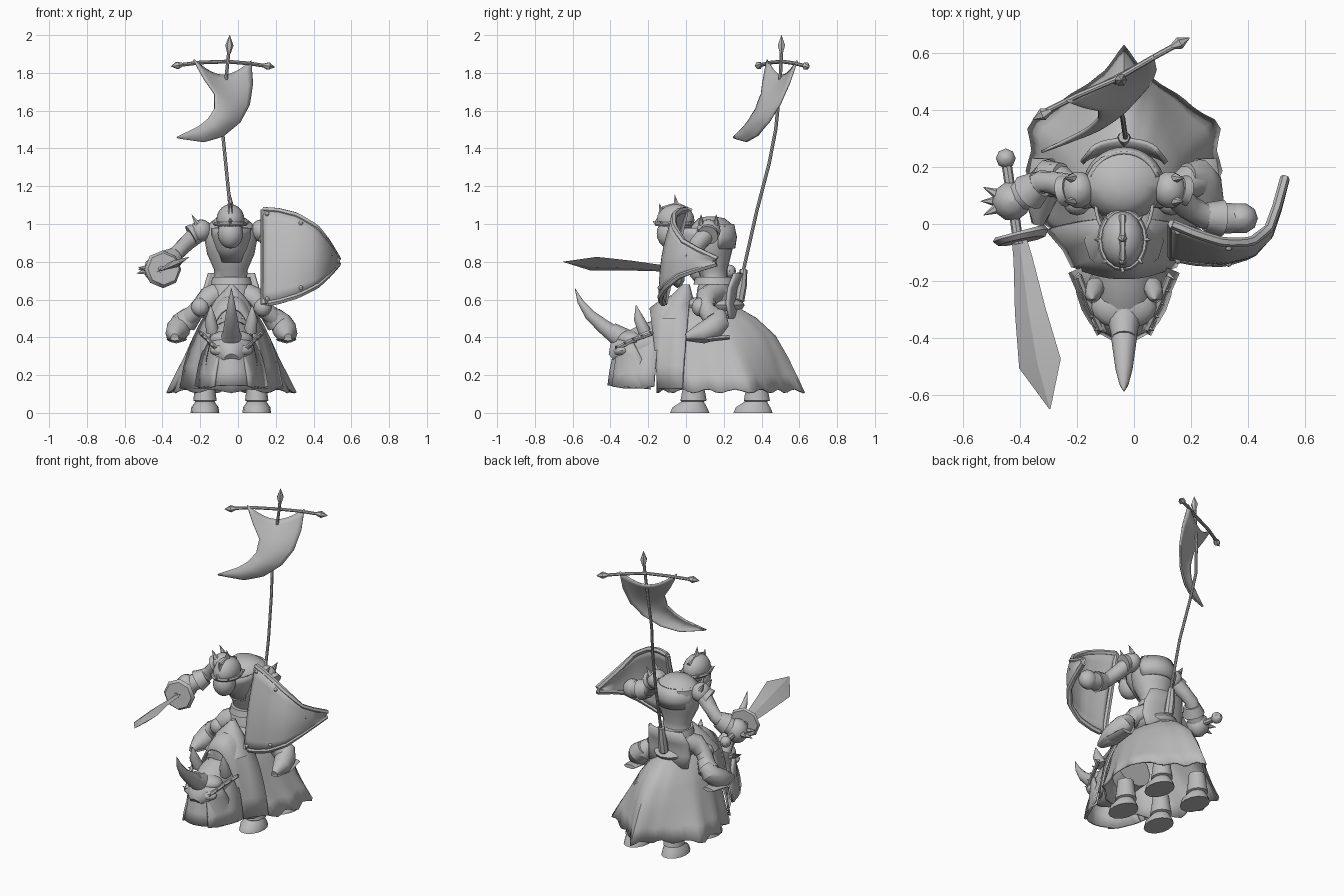
import bpy, bmesh, math
from mathutils import Vector

if "Cube" in bpy.data.objects:
    bpy.data.objects.remove(bpy.data.objects["Cube"])

CX = -0.035
TAU = math.tau
grey = bpy.data.materials.new("plain_grey")
grey.diffuse_color = (0.5, 0.5, 0.5, 1)
grey.use_nodes = True
grey.node_tree.nodes["Principled BSDF"].inputs["Base Color"].default_value = grey.diffuse_color


def make(name, verts, faces, thick=0, angle=40):
    me = bpy.data.meshes.new(name)
    me.from_pydata([tuple(v) for v in verts], [], faces)
    bm = bmesh.new()
    bm.from_mesh(me)
    bmesh.ops.recalc_face_normals(bm, faces=bm.faces)
    bm.to_mesh(me)
    bm.free()
    me.materials.append(grey)
    ob = bpy.data.objects.new(name, me)
    bpy.context.collection.objects.link(ob)
    if thick:
        m = ob.modifiers.new("thickness", 'SOLIDIFY')
        m.thickness, m.offset = thick, 0
    bpy.ops.object.select_all(action='DESELECT')
    ob.select_set(True)
    bpy.context.view_layer.objects.active = ob
    bpy.ops.object.shade_smooth_by_angle(angle=math.radians(angle))
    return ob


def loft(name, rings, closed=True, caps=(True, True), thick=0, angle=40):
    n = len(rings[0])
    verts = [v for r in rings for v in r]
    faces = [(i*n+j, i*n+(j+1) % n, (i+1)*n+(j+1) % n, (i+1)*n+j)
             for i in range(len(rings)-1) for j in range(n if closed else n-1)]
    if closed and caps[0]:
        faces.append(tuple(range(n)))
    if closed and caps[1]:
        faces.append(tuple(range((len(rings)-1)*n, len(rings)*n)))
    return make(name, verts, faces, thick, angle)


def tube(name, path, radii, n=10, flat=1.0, angle=40, roll=0):
    """Tapered tube; flat scales one axis of the cross-section, roll turns it."""
    p = [Vector(q) for q in path]
    rings = []
    for i, c in enumerate(p):
        d = (p[min(i+1, len(p)-1)] - p[max(i-1, 0)]).normalized()
        ref = Vector((0, 0, 1)) if abs(d.z) < 0.9 else Vector((0, 1, 0))
        a = d.cross(ref).normalized()
        b = a.cross(d)
        a, b = a*math.cos(roll)+b*math.sin(roll), b*math.cos(roll)-a*math.sin(roll)
        r = max(radii[i], 0.001)
        rings.append([c + a*r*math.cos(TAU*k/n) + b*r*flat*math.sin(TAU*k/n) for k in range(n)])
    return loft(name, rings, angle=angle)


def spike(name, base, tip, r, n=6):
    return tube(name, [base, tip], [r, 0.001], n)


def ball(name, c, s, seg=16, rows=10):
    rings = []
    for i in range(rows+1):
        t = math.pi*i/rows
        r = max(math.sin(t), 0.005)
        rings.append([(c[0]+s[0]*r*math.cos(TAU*k/seg), c[1]+s[1]*r*math.sin(TAU*k/seg),
                       c[2]-s[2]*math.cos(t)) for k in range(seg)])
    return loft(name, rings)


def interp(pts, u):
    for a, b in zip(pts, pts[1:]):
        if u <= b[0]:
            t = (u-a[0])/(b[0]-a[0])
            return [x+(y-x)*t for x, y in zip(a[1:], b[1:])]
    return list(pts[-1][1:])


# Mount: pleated body cloth, lofted from hem to spine
OUT = [(0, 0, 1), (.13, .2, .88), (.27, .5, .79), (.42, .97, .65), (.55, 1, .45),
       (.75, .84, .2), (.9, .42, .05), (1, 0, 0)]
LEVELS = [(.115, .335, -.15, .625), (.2, .295, -.15, .585), (.3, .245, -.16, .535),
          (.41, .195, -.17, .47), (.5, .145, -.18, .37), (.545, .09, -.18, .29), (.58, .035, -.15, .2)]
N = 64
rings = []
for z, hw, yf, yb in LEVELS:
    low = max(0, (.55-z)/.43)
    ring = []
    for k in range(N):
        a = k/N*2
        side, t = (1, a) if a <= 1 else (-1, 2-a)
        fx, fy = interp(OUT, t)
        ell = (math.sin(math.pi*t), .5+.5*math.cos(math.pi*t))
        fx, fy = [p*low+q*(1-low) for p, q in zip((fx, fy), ell)]
        pleat = 1 + .03*low*math.cos(TAU*7*t)
        ring.append((CX+side*hw*fx*pleat, yf+(yb-yf)*fy, z-.01*low*math.cos(TAU*7*t)))
    rings.append(ring)
loft("body_cloth", rings, caps=(False, True), thick=.01, angle=35)


# Mount: head and neck barding, arched sections along y
def arch(y, hw, top, hem, n=18, sweep=.04):
    out = []
    for k in range(n+1):
        a = math.pi*k/n
        c, s = math.cos(a), math.sin(a)
        w = hw*(1.0-.38*s)
        out.append((CX+w*math.copysign(abs(c)**.7, c), y-sweep*(1-s), hem+(top-hem)*s**.8))
    return out


loft("neck_barding", [arch(.02, .27, .6, .13), arch(-.05, .21, .62, .13), arch(-.11, .18, .61, .13),
                      arch(-.19, .17, .55, .16, sweep=-.04)], closed=False, thick=.012)
loft("head_barding", [arch(-.13, .19, .50, .14), arch(-.21, .155, .47, .13), arch(-.29, .12, .43, .13),
                      arch(-.35, .09, .4, .14)], closed=False, thick=.012)
# Mount: front panel hanging under the face, swept back at the sides
loft("front_panel", [[(CX+w*math.sin(a), y+back*(1-math.cos(a)), z+.02*math.cos(a)) for a in
                      [-1.5+3*k/12 for k in range(13)]]
                     for z, w, y, back in [(.125, .17, -.41, .24), (.2, .145, -.4, .22),
                                           (.3, .125, -.38, .15), (.37, .11, -.37, .1)]],
     closed=False, thick=.012)
tube("mount_head", [(CX, -.05, .38), (CX, -.2, .36), (CX, -.3, .33), (CX, -.36, .30), (CX, -.385, .28)],
     [.13, .12, .1, .08, .04], 14)
ball("brow_plate", (CX, -.29, .39), (.115, .08, .05))
ball("mouth_plate", (CX, -.34, .33), (.115, .055, .04))
tube("horn_collar", [(CX, -.33, .39), (CX, -.40, .44)], [.06, .042], 12)
tube("nose_horn", [(CX, -.36, .40), (CX, -.44, .46), (CX, -.51, .52), (CX, -.56, .59), (CX, -.588, .66)],
     [.05, .04, .03, .017, .001], 10)
loft("neck_crest", [[(CX+w*math.sin(TAU*k/12), y+d*math.cos(TAU*k/12), z) for k in range(12)]
                    for z, w, d, y in [(.5, .14, .12, -.06), (.6, .085, .07, -.03), (.68, .01, .02, 0)]])
for s in (-1, 1):
    tube("mount_ear", [(CX+s*.1, -.22, .43), (CX+s*.11, -.25, .5), (CX+s*.11, -.265, .57)], [.035, .028, .002])
    tube("cheek_rim", [(CX+s*.16, -.18, .42), (CX+s*.125, -.27, .39), (CX+s*.08, -.37, .34)], [.012]*3, 6)
    for i in range(5):
        t = i/4
        p = Vector((CX+s*(.155-.075*t), -.18-.18*t, .42-.08*t))
        spike("barding_spike", p, p+Vector((s*.025, -.015, .015)), .012, 5)
    # Mount: four short bell-shaped feet
    for y in (.02, .355):
        x = CX-.003+s*.137
        loft("hoof", [[(x+r*math.cos(TAU*k/14), y+oy+r*q*math.sin(TAU*k/14), z) for k in range(14)]
                      for z, r, q, oy in [(0, .076, 1.4, 0), (.03, .072, 1.3, 0), (.06, .05, 1.2, .015),
                                          (.065, .062, 1.15, .02), (.12, .055, 1.1, .02), (.19, .05, 1, .02)]])

# Saddle
ball("saddle_seat", (CX, .14, .57), (.12, .17, .05))
loft("saddle_cantle", [[(CX+w*math.sin(a), y+.05*math.cos(a)-.05, z) for a in
                        [-1.4+2.8*k/12 for k in range(13)]]
                       for z, w, y in [(.5, .14, .27), (.58, .15, .255), (.66, .145, .265), (.74, .12, .295)]],
     closed=False, thick=.016)

# Rider: body
loft("rider_torso", [[(CX-.003+w*math.cos(TAU*k/20), y+d*math.sin(TAU*k/20), z) for k in range(20)]
                     for z, w, d, y in [(.58, .11, .1, .15), (.66, .11, .09, .15), (.71, .085, .07, .15),
                                        (.76, .09, .08, .14), (.84, .125, .11, .13), (.92, .14, .125, .135),
                                        (.99, .13, .115, .14), (1.03, .08, .07, .135), (1.04, .02, .02, .13)]])
tube("waist_belt", [(CX, .15, .68), (CX, .15, .72)], [.11, .1], 16)
loft("neck_guard", [[(CX+w*math.cos(a), .08+d*math.sin(a), z) for a in
                     [math.pi+math.pi*k/14 for k in range(15)]]
                    for z, w, d in [(.8, .05, .06), (.87, .08, .1), (.94, .1, .14), (.98, .1, .15)]],
     closed=False, thick=.012)
loft("back_plate", [[(CX+w*math.cos(a), .13+d*math.sin(a), z) for a in
                     [.3+(math.pi-.6)*k/14 for k in range(15)]]
                    for z, w, d in [(.87, .12, .125), (.93, .14, .135), (1.0, .12, .12)]], closed=False, thick=.01)

# Rider: helmet leaning forward, with brim, visor and spikes
HC = (CX-.005, -.055, 1.02)
ball("helmet", HC, (.075, .1, .085))
ball("face_guard", (HC[0], -.085, .95), (.068, .07, .08))
tube("helmet_brim", [(HC[0]+.078*math.cos(TAU*k/20), HC[1]+.1*math.sin(TAU*k/20), 1.0) for k in range(21)],
     [.011]*21, 6)
tube("helmet_ridge", [(HC[0], -.155, 1.01), (HC[0], -.12, 1.085), (HC[0], -.05, 1.105), (HC[0], .03, 1.07)],
     [.012]*4, 6)
for k in range(8):
    a = TAU*k/8
    c, s = math.cos(a), math.sin(a)
    spike("brim_spike", (HC[0]+.08*c, HC[1]+.1*s, 1.0), (HC[0]+.1*c, HC[1]+.12*s, 1.015), .012, 5)
for y, z in [(-.05, 1.155), (-.13, 1.11)]:
    spike("crown_spike", (HC[0], y, z-.06), (HC[0], y-.01, z), .018)

for s in (-1, 1):
    # Rider: legs, kneecaps and boots
    tube("rider_leg", [(CX+s*.05, .16, .64), (CX+s*.12, .11, .61), (CX+s*.165, .1, .56), (CX+s*.235, .14, .49)],
         [.06, .06, .05, .045], 12)
    ball("kneecap", (CX+s*.165, .075, .56), (.048, .045, .05), 12, 8)
    tube("boot_cuff", [(CX+s*.19, .13, .535), (CX+s*.24, .155, .485)], [.045, .065], 12)
    tube("boot", [(CX+s*.22, .17, .52), (CX+s*.26, .17, .48), (CX+s*.28, .14, .445), (CX+s*.295, .08, .42),
                  (CX+s*.3, 0, .40)], [.045, .06, .065, .055, .02], 12)
    tube("boot_sole", [(CX+s*.285, .23, .40), (CX+s*.29, .1, .39), (CX+s*.30, .0, .39)], [.04, .055, .025],
         10, flat=.3)
    # Rider: shoulder plates
    ball("shoulder_plate", (CX+s*.16, .12, .965), (.058, .065, .06), 14, 8)
    tube("shoulder_rim", [(CX+s*.19, .12, .955), (CX+s*.215, .115, .94)], [.05, .056], 12)
    for y in (.08, .16):
        spike("shoulder_spike", (CX+s*.18, y, 1.0), (CX+s*.21, y, 1.05), .018)

# Rider: sword arm and spiked gauntlet
HAND = Vector((-.43, .08, .76))
tube("sword_arm", [(-.2, .12, .96), (-.27, .14, .90), (-.32, .15, .85), (-.36, .12, .81), HAND],
     [.05, .043, .04, .05, .055], 12)
tube("gauntlet_cuff", [(-.33, .14, .83), (-.37, .11, .80)], [.05, .068], 12)
ball("gauntlet", HAND, (.068, .07, .075), 10, 6)
for d in [(-1, -.5, .1), (-1, 0, -.2), (-1, .5, 0)]:
    v = Vector(d).normalized()
    spike("gauntlet_spike", HAND+v*.06, HAND+v*.11, .018)

# Sword: grip, pommel, round guard and broad blade
tube("sword_grip", [(-.45, .23, .75), (-.405, -.07, .76)], [.018, .018], 8)
ball("sword_pommel", (-.45, .23, .75), (.035, .035, .035), 8, 6)
tube("sword_guard", [(-.402, -.025, .76), (-.398, -.04, .76), (-.394, -.06, .762)], [.088, .1, .085], 8)
tube("sword_blade", [(-.402, -.06, .76), (-.39, -.12, .765), (-.365, -.3, .78), (-.33, -.49, .79), (-.295, -.65, .80)],
     [.03, .037, .06, .083, .002], 4, flat=.25, angle=20, roll=-.45)

# Rider: shield arm
tube("shield_arm", [(.13, .12, .96), (.19, .06, .89), (.24, .03, .84), (.31, .02, .81), (.38, .02, .80)],
     [.05, .045, .045, .055, .05], 12)
tube("shield_gauntlet_cuff", [(.25, .025, .83), (.31, .02, .81)], [.05, .065], 12)
ball("shield_hand", (.375, .02, .8), (.06, .055, .06), 10, 6)

# Shield: curved triangular plate leaning back, with raised rim and studs
SH = [(0, 1.075, .575, -.115), (.2, 1.07, .59, -.13), (.45, 1.045, .62, -.135), (.7, .985, .67, -.105),
      (.88, .895, .735, -.025), (1, .815, .79, .16)]


def shield_point(u, v, off=0):
    top, bot, y = interp(SH, u)
    z = top+(bot-top)*v
    return (.135+.395*u, y+.23*(1-.6*u)*(z-bot)+off, z)


U = [i/14 for i in range(15)]
loft("shield_plate", [[shield_point(u, j/8, -.02*math.sin(math.pi*j/8)) for j in range(9)] for u in U],
     closed=False, thick=.022)
rim = [shield_point(u, 0) for u in U] + [shield_point(u, 1) for u in reversed(U)] + [shield_point(0, 0)]
tube("shield_rim", rim, [.017]*len(rim), 6)
for u, v in [(.05, .04), (.5, .07), (.05, .95), (.5, .92), (.9, .35), (.86, .6)]:
    ball("shield_stud", shield_point(u, v, -.015), (.012, .012, .012), 8, 6)

# Banner: bent pole, crossbar, spearheads
tube("banner_holder", [(CX, .25, .54), (CX, .28, .6), (CX, .295, .68), (CX, .305, .76)], [.025, .03, .028, .02], 8)
tube("banner_pole", [(-.03, .27, .6), (-.03, .305, .76), (-.04, .375, 1.07), (-.065, .44, 1.32), (-.083, .475, 1.5),
                     (-.07, .495, 1.7), (-.055, .503, 1.85), (-.046, .505, 1.94)], [.009]*8, 8)
tube("banner_crossbar", [(-.32, .39, 1.84), (-.2, .45, 1.855), (-.06, .51, 1.86), (.06, .58, 1.85), (.16, .635, 1.835)],
     [.01]*5, 8)
for name, a, b, c in [("pole_spearhead", (-.048, .505, 1.9), (-.046, .505, 1.945), (-.044, .505, 2.0)),
                      ("left_spearhead", (-.29, .40, 1.845), (-.32, .385, 1.84), (-.355, .367, 1.835)),
                      ("right_spearhead", (.13, .62, 1.84), (.16, .635, 1.836), (.195, .653, 1.83))]:
    tube(name, [a, b, c], [.008, .022, .001], 6)

# Banner cloth: swept pennant between two edge curves
LEFT = [(0, -.235, 1.87), (.17, -.18, 1.77), (.33, -.125, 1.69), (.5, -.125, 1.61), (.67, -.16, 1.555),
        (.83, -.21, 1.515), (1, -.325, 1.46)]
RIGHT = [(0, .07, 1.865), (.17, .078, 1.74), (.33, .06, 1.63), (.5, .01, 1.54), (.67, -.08, 1.465),
         (.83, -.18, 1.435), (1, -.32, 1.455)]
rows = []
for i in range(19):
    t = i/18
    (lx, lz), (rx, rz) = interp(LEFT, t), interp(RIGHT, t)
    row = []
    for j in range(11):
        u = j/10
        x, z = lx+(rx-lx)*u, lz+(rz-lz)*u
        sag = math.sin(math.pi*u)
        y = .37+(x+.35)*.52-.13*t-.05*math.sin(math.pi*t)-.03*sag*math.sin(math.pi*t)
        row.append((x, y, z-.08*sag*(1-t)**3))
    rows.append(row)
loft("banner_cloth", rows, closed=False, thick=.01)
